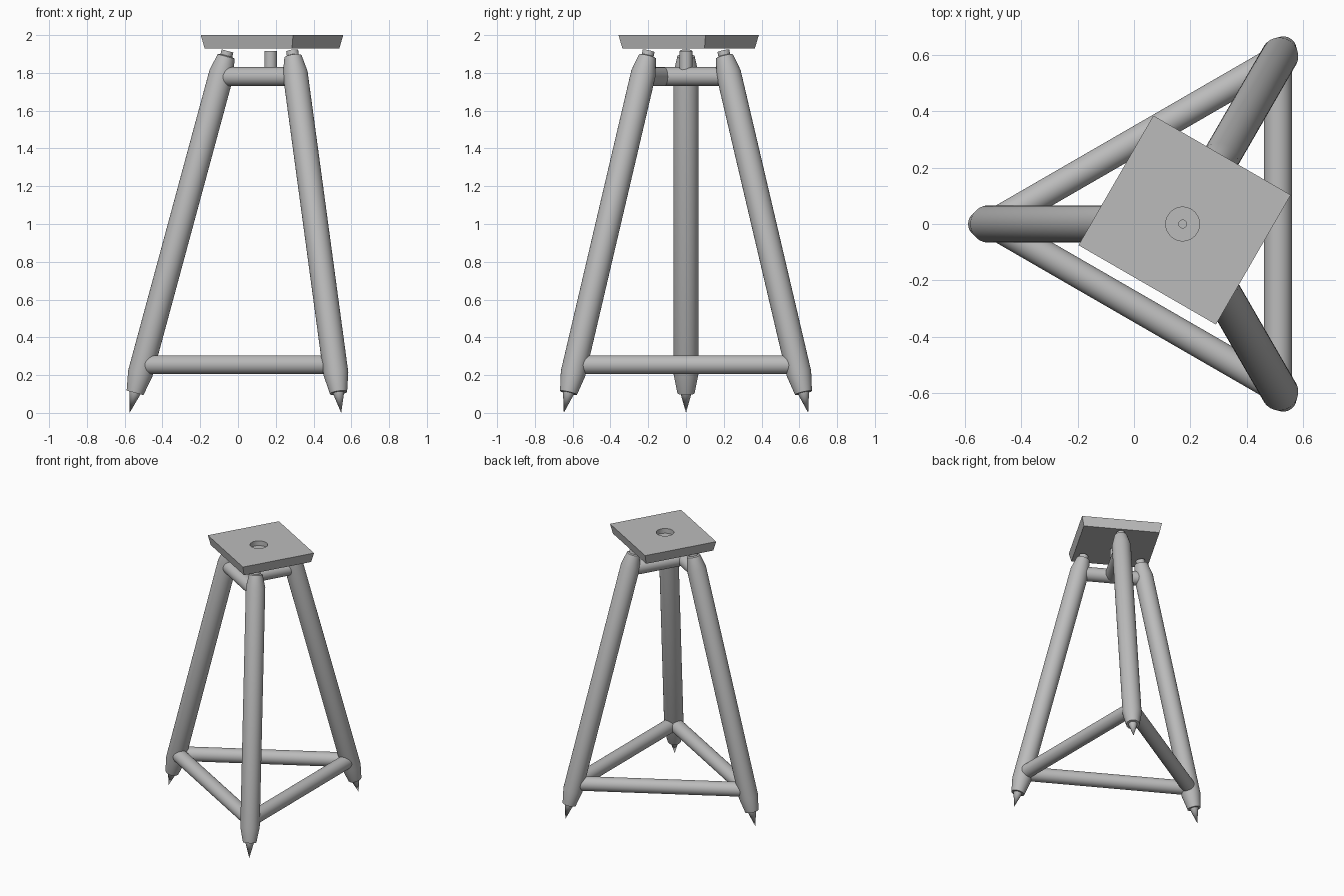
import bpy
import bmesh
from math import radians, cos, sin, tan
from mathutils import Vector, Matrix

cube = bpy.data.objects.get("Cube")
if cube:
    bpy.data.objects.remove(cube, do_unlink=True)

grey = bpy.data.materials.new("steel_grey")
grey.use_nodes = True
colour = (0.5, 0.5, 0.5, 1)
grey.diffuse_color = colour
grey.node_tree.nodes["Principled BSDF"].inputs["Base Color"].default_value = colour

CENTRE = Vector((0.173, 0, 0))
TILT = radians(15.15)
FOOT_RADIUS = 0.747
ANGLES = {"right": 180, "front_left": -60, "back_left": 60}


def finish(name, bm, smooth=True):
    bmesh.ops.recalc_face_normals(bm, faces=bm.faces)
    mesh = bpy.data.meshes.new(name)
    bm.to_mesh(mesh)
    bm.free()
    mesh.materials.append(grey)
    obj = bpy.data.objects.new(name, mesh)
    bpy.context.collection.objects.link(obj)
    if smooth:
        bpy.ops.object.select_all(action="DESELECT")
        obj.select_set(True)
        bpy.context.view_layer.objects.active = obj
        bpy.ops.object.shade_smooth_by_angle(angle=radians(30))
    return obj


def lathe(name, profile, start, direction, sides=48):
    """Turn (radius, distance) points around an axis."""
    bm = bmesh.new()
    verts = [bm.verts.new((r, 0, s)) for r, s in profile]
    edges = [bm.edges.new(pair) for pair in zip(verts, verts[1:])]
    bmesh.ops.spin(bm, geom=verts + edges, axis=(0, 0, 1), cent=(0, 0, 0),
                   angle=radians(360), steps=sides)
    bmesh.ops.remove_doubles(bm, verts=bm.verts, dist=1e-5)
    turn = Vector(direction).to_track_quat("Z", "Y").to_matrix().to_4x4()
    bm.transform(Matrix.Translation(start) @ turn)
    return finish(name, bm)


def rod(name, a, b, radius):
    length = (b - a).length
    return lathe(name, [(0, 0), (radius, 0), (radius, length), (0, length)], a, b - a)


def leg_point(side, z):
    """Point on a leg's axis at height z."""
    a = radians(ANGLES[side])
    r = FOOT_RADIUS - z * tan(TILT)
    return CENTRE + Vector((r * cos(a), r * sin(a), z))


# Legs: spike, tapered sleeve, tube, tapered shoulder and end plug
leg_profile = [(0, 0), (0.03, 0.11), (0.046, 0.11), (0.066, 0.215),
               (0.066, 1.865), (0.046, 1.955), (0.032, 1.96),
               (0.032, 1.985), (0, 1.985)]
for side in ANGLES:
    foot = leg_point(side, 0)
    lathe(side + "_leg", leg_profile, foot, leg_point(side, 1) - foot)

# Lower triangle of braces
sides = list(ANGLES)
for i, side in enumerate(sides):
    rod(side + "_lower_brace", leg_point(side, 0.255),
        leg_point(sides[(i + 1) % 3], 0.255), 0.05)

# Upper T of braces, with the post on it
right_top = leg_point("right", 1.78)
front_top = leg_point("front_left", 1.78)
rod("upper_cross_brace", right_top, front_top, 0.05)
rod("upper_stem_brace", leg_point("back_left", 1.78), (right_top + front_top) / 2, 0.05)
rod("centre_post", CENTRE + Vector((0, 0, 1.78)), CENTRE + Vector((0, 0, 1.915)), 0.034)

# Top plate with sloping edges
bm = bmesh.new()
bmesh.ops.create_cube(bm, size=2)
for v in bm.verts:
    inset = 0.015 if v.co.z < 0 else 0
    v.co.x *= 0.282 - inset
    v.co.y *= 0.266 - inset
    v.co.z = 1.93 if v.co.z < 0 else 2.0
bm.transform(Matrix.Translation((0.18, 0.014, 0)) @ Matrix.Rotation(radians(-30), 4, "Z"))
plate = finish("top_plate", bm, smooth=False)

# Round recess and bolt hole in the plate
cutter = lathe("hole_cutter", [(0, 1.9), (0.014, 1.9), (0.014, 1.965), (0.06, 1.965),
                               (0.06, 2.05), (0, 2.05)], CENTRE, (0, 0, 1))
cutter.hide_render = True
cut = plate.modifiers.new("hole", "BOOLEAN")
cut.operation = "DIFFERENCE"
cut.solver = "EXACT"
cut.object = cutter
bpy.ops.object.select_all(action="DESELECT")
bpy.context.view_layer.objects.active = plate
plate.select_set(True)
bpy.ops.object.modifier_apply(modifier=cut.name)
bpy.data.objects.remove(cutter, do_unlink=True)
bpy.ops.object.shade_smooth_by_angle(angle=radians(30))
